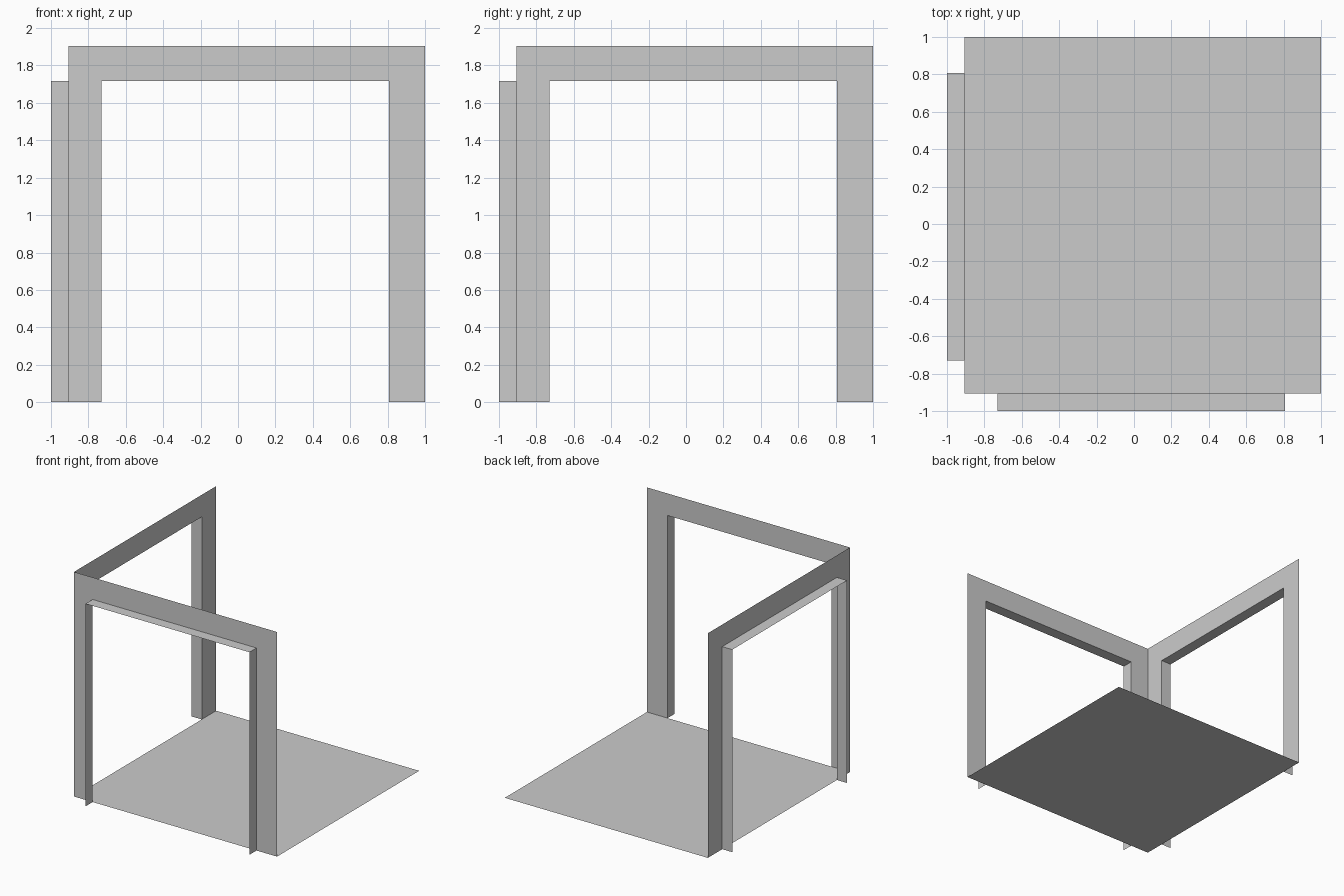
import bpy

if "Cube" in bpy.data.objects:
    bpy.data.objects.remove(bpy.data.objects["Cube"])

WALL = -0.905            # plane of both walls
FAR = 1.0                # far end of walls and floor
TOP = 1.905              # wall height
OPEN_A, OPEN_B, OPEN_TOP = -0.73, 0.807, 1.718   # doorway opening
OUT = -1.0               # outer edge of the doorway reveal


def make_object(name, verts, faces):
    mesh = bpy.data.meshes.new(name)
    mesh.from_pydata(verts, [], faces)
    mesh.update()
    obj = bpy.data.objects.new(name, mesh)
    bpy.context.collection.objects.link(obj)
    return obj


def doorway_wall(name, place):
    """Thin wall with a doorway; the opening's edge is pulled outward as a reveal."""
    outer = [(WALL, 0), (WALL, TOP), (FAR, TOP), (FAR, 0)]
    inner = [(OPEN_A, 0), (OPEN_A, OPEN_TOP), (OPEN_B, OPEN_TOP), (OPEN_B, 0)]
    verts = [place(a, WALL, z) for a, z in outer + inner]
    verts += [place(a, OUT, z) for a, z in inner]
    faces = []
    for i in range(3):
        faces.append((i, i + 1, i + 5, i + 4))        # wall face
        faces.append((i + 4, i + 5, i + 9, i + 8))    # reveal
    return make_object(name, verts, faces)


# Floor
make_object("floor",
            [(WALL, WALL, 0), (FAR, WALL, 0), (FAR, FAR, 0), (WALL, FAR, 0)],
            [(0, 1, 2, 3)])

# Two walls with doorways
front = doorway_wall("front_wall", lambda a, d, z: (a, d, z))
left = doorway_wall("left_wall", lambda a, d, z: (d, a, z))

# Turn the front wall's faces outward
front.data.flip_normals()
